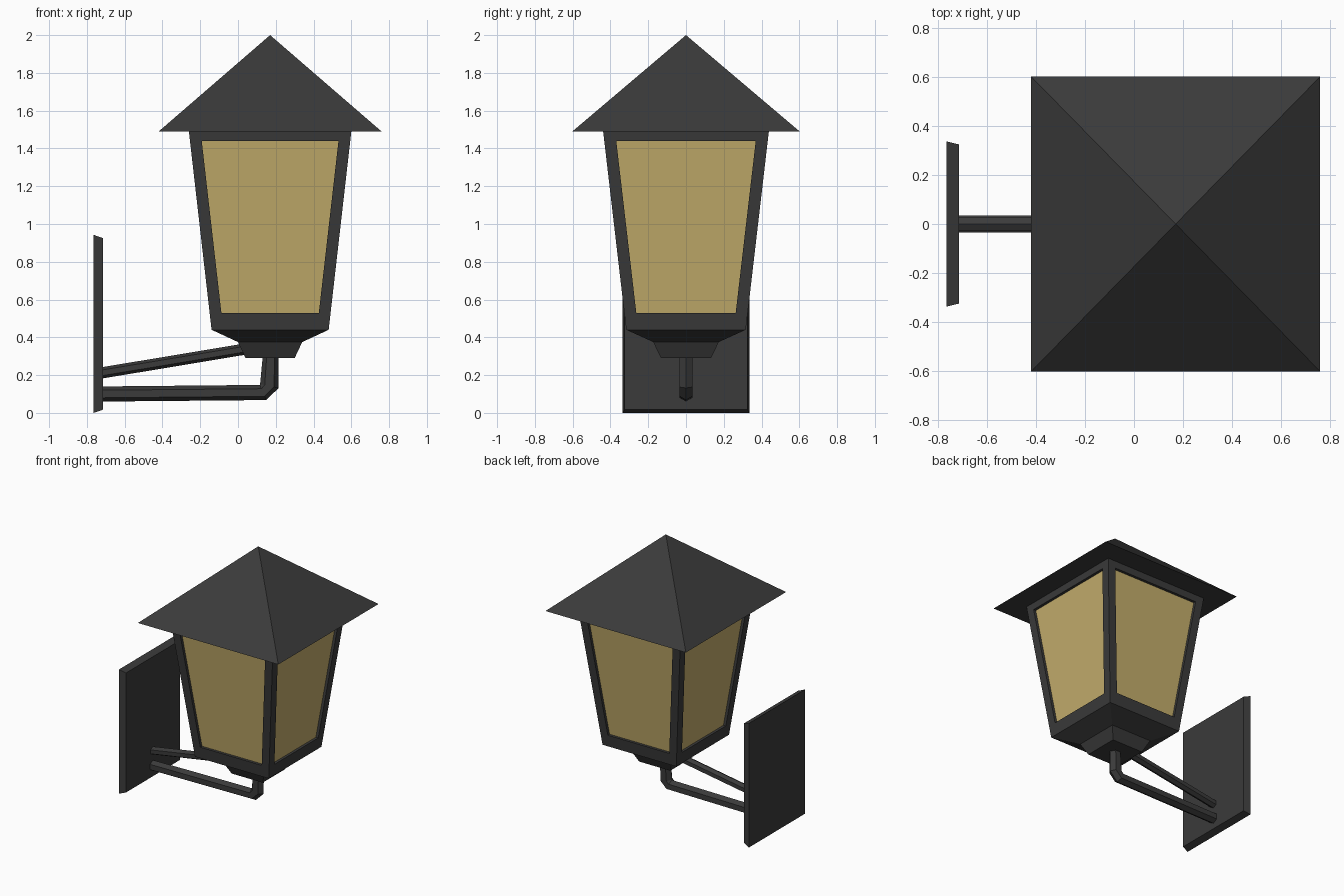
import bpy, math
from mathutils import Matrix, Vector

if "Cube" in bpy.data.objects:
    bpy.data.objects.remove(bpy.data.objects["Cube"])

CX = 0.17                     # lantern axis
YS = 1.02                     # lantern is slightly deeper than wide


def material(name, rgb):
    m = bpy.data.materials.new(name)
    m.diffuse_color = (*rgb, 1)
    m.use_nodes = True
    m.node_tree.nodes["Principled BSDF"].inputs["Base Color"].default_value = m.diffuse_color
    return m


black = material("black metal", (0.043, 0.043, 0.043))
amber = material("amber glass", (0.55, 0.42, 0.15))


def make(name, verts, faces, mat):
    me = bpy.data.meshes.new(name)
    me.from_pydata([tuple(v) for v in verts], [], faces)
    me.materials.append(mat)
    ob = bpy.data.objects.new(name, me)
    bpy.context.collection.objects.link(ob)
    return ob


def loft(name, rings, mat, bottom=True, top=True):
    """Skin equal-sized rings of points, with optional end caps."""
    n = len(rings[0])
    verts = [p for r in rings for p in r]
    faces = [(i * n + k, i * n + (k + 1) % n, (i + 1) * n + (k + 1) % n, (i + 1) * n + k)
             for i in range(len(rings) - 1) for k in range(n)]
    if bottom:
        faces.append(tuple(reversed(range(n))))
    if top:
        faces.append(tuple(range(len(verts) - n, len(verts))))
    return make(name, verts, faces, mat)


def square(h, z):
    return [(CX + sx * h, sy * h * YS, z) for sx, sy in ((-1, -1), (1, -1), (1, 1), (-1, 1))]


def four_sides(name, verts, faces, mat):
    """Repeat one lantern side (facing -y) around the axis."""
    vs, fs = [], []
    for i in range(4):
        rot = Matrix.Rotation(i * math.pi / 2, 3, 'Z')
        fs += [tuple(k + len(vs) for k in f) for f in faces]
        for v in verts:
            p = rot @ Vector(v)
            vs.append((p.x + CX, p.y * YS, p.z))
    return make(name, vs, fs, mat)


def quad(wb, wt, zb, zt, inset):
    """Trapezium lying on the sloping lantern side, pushed in by inset."""
    def d(z):
        return 0.31 + (z - 0.44) / 1.05 * 0.12 - inset
    return [(-wb, -d(zb), zb), (wb, -d(zb), zb), (wt, -d(zt), zt), (-wt, -d(zt), zt)]


# Roof pyramid with flat underside
apex = (CX, 0, 2.0)
make("roof", square(0.59, 1.49) + [apex],
     [(0, 1, 4), (1, 2, 4), (2, 3, 4), (3, 0, 4), (3, 2, 1, 0)], black)

# Lantern frame with recessed window openings, and the panes
frame = quad(0.31, 0.43, 0.44, 1.49, 0)
opening = quad(0.258, 0.362, 0.53, 1.44, 0)
recess = quad(0.258, 0.362, 0.53, 1.44, 0.02)
bands = [(r * 4 + k, r * 4 + (k + 1) % 4, r * 4 + 4 + (k + 1) % 4, r * 4 + 4 + k)
         for r in range(2) for k in range(4)]
four_sides("lantern_frame", frame + opening + recess, bands, black)
four_sides("glass_panes", recess, [(0, 1, 2, 3)], amber)

# Stepped base under the lantern
loft("lantern_base", [square(0.13, 0.29), square(0.17, 0.375), square(0.31, 0.44)], black, top=False)


# Wall plate with bevelled rim
def plate_ring(x, y, z0, z1):
    return [(x, -y, z0), (x, y, z0), (x, y, z1), (x, -y, z1)]


loft("wall_plate", [plate_ring(-0.765, 0.337, 0, 0.943),
                    plate_ring(-0.715, 0.325, 0.017, 0.925)], black)


# Hexagonal bracket tubes: each ring is given by its two extremes in xz
def tube(name, pairs, r):
    rings = []
    for (x0, z0), (x1, z1) in pairs:
        ring = []
        for k in range(6):
            c, s = math.cos(k * math.pi / 3), math.sin(k * math.pi / 3)
            ring.append(((x0 + x1) / 2 + (x1 - x0) / 2 * c, -r * s,
                         (z0 + z1) / 2 + (z1 - z0) / 2 * c))
        rings.append(ring)
    return loft(name, rings, black)


tube("lower_arm", [((-0.72, 0.06), (-0.72, 0.14)), ((0.15, 0.068), (0.115, 0.148)),
                   ((0.215, 0.132), (0.117, 0.152)), ((0.215, 0.30), (0.131, 0.30))], 0.04)
tube("upper_brace", [((-0.72, 0.182), (-0.72, 0.242)), ((0.10, 0.318), (0.10, 0.378))], 0.032)
